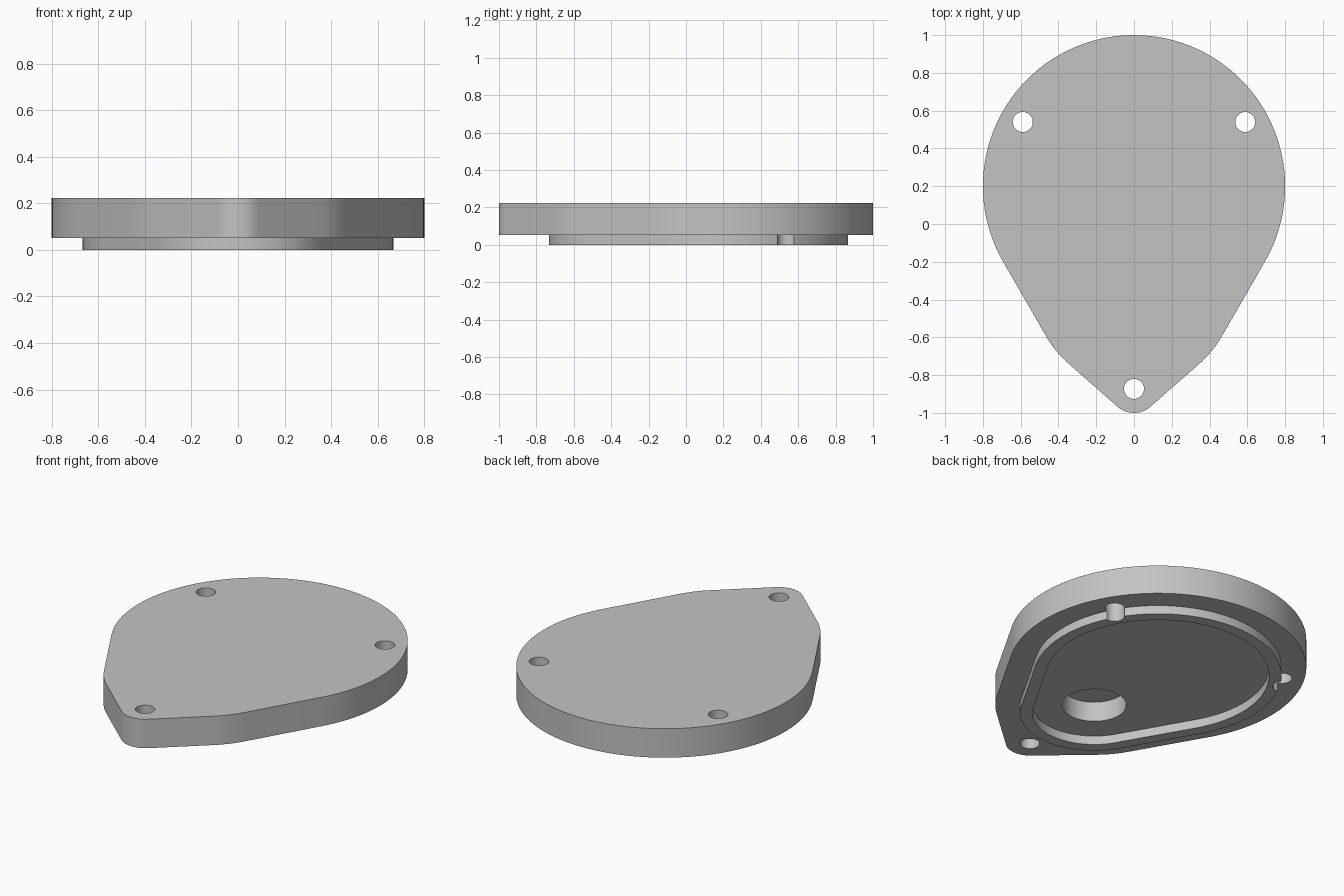
import bpy, bmesh
from math import radians, degrees, asin, cos, sin, pi

if "Cube" in bpy.data.objects:
    bpy.data.objects.remove(bpy.data.objects["Cube"])

TOP, STEP, RECESS_TOP = 0.223, 0.051, 0.17
BIG, LOW, TIP = (0.2, 0.8), (-1 / 3, 0.8 - 0.8 / 3), (-0.867, 0.133)  # (centre y, radius)
TIP_ANGLE = -degrees(asin((LOW[1] - TIP[1]) / (LOW[0] - TIP[0])))


def teardrop(arcs, inset=0.0):
    """Closed outline of tangent arcs (circle, start, end), mirrored in x."""
    half = []
    for (cy, r), a0, a1 in arcs:
        n = max(4, round(abs(a1 - a0) / 3))
        for i in range(n + 1):
            a = radians(a0 + (a1 - a0) * i / n)
            half.append(((r - inset) * cos(a), cy + (r - inset) * sin(a)))
    half[0], half[-1] = (0, half[0][1]), (0, half[-1][1])
    return half + [(-x, y) for x, y in half[-2:0:-1]]


def circle(x, y, r, n=48):
    return [(x + r * cos(2 * pi * i / n), y + r * sin(2 * pi * i / n)) for i in range(n)]


def prism(name, outline, z0, z1):
    bm = bmesh.new()
    face = bm.faces.new([bm.verts.new((x, y, z0)) for x, y in outline])
    ext = bmesh.ops.extrude_face_region(bm, geom=[face])
    for v in ext["geom"]:
        if isinstance(v, bmesh.types.BMVert):
            v.co.z = z1
    bmesh.ops.recalc_face_normals(bm, faces=bm.faces)
    mesh = bpy.data.meshes.new(name)
    bm.to_mesh(mesh)
    bm.free()
    ob = bpy.data.objects.new(name, mesh)
    bpy.context.collection.objects.link(ob)
    return ob


def combine(target, tool, operation):
    mod = target.modifiers.new(operation.lower(), "BOOLEAN")
    mod.operation, mod.solver, mod.object = operation, "EXACT", tool
    bpy.context.view_layer.objects.active = target
    bpy.ops.object.modifier_apply(modifier=mod.name)
    bpy.data.objects.remove(tool)


# Cover plate with its pointed mounting ear
cover = prism("cover_plate", teardrop([(BIG, 90, -30), (LOW, -30, TIP_ANGLE),
                                       (TIP, TIP_ANGLE, -90)]), STEP, TOP)

# Locating lip underneath, and the shallow pocket inside it
inner = [(BIG, 90, -30), (LOW, -30, -90)]
combine(cover, prism("locating_lip", teardrop(inner, 0.133), 0, 0.1), "UNION")
combine(cover, prism("pocket", teardrop(inner, 0.2), -0.1, STEP + 0.001), "DIFFERENCE")

# Round blind recess in the pocket floor
combine(cover, prism("round_recess", circle(0, LOW[0], 0.173, 64), -0.1, RECESS_TOP), "DIFFERENCE")

# Three screw holes
for x, y in ((0.589, 0.54), (-0.589, 0.54), (0, -0.873)):
    combine(cover, prism("screw_hole", circle(x, y, 0.053), -0.1, 0.4), "DIFFERENCE")

# Single grey finish
grey = bpy.data.materials.new("grey")
grey.diffuse_color = (0.55, 0.55, 0.55, 1)
grey.use_nodes = True
grey.node_tree.nodes["Principled BSDF"].inputs["Base Color"].default_value = grey.diffuse_color
cover.data.materials.clear()
cover.data.materials.append(grey)
for p in cover.data.polygons:
    p.material_index = 0

bpy.ops.object.select_all(action="DESELECT")
cover.select_set(True)
bpy.context.view_layer.objects.active = cover
bpy.ops.object.shade_smooth_by_angle(angle=radians(30))
